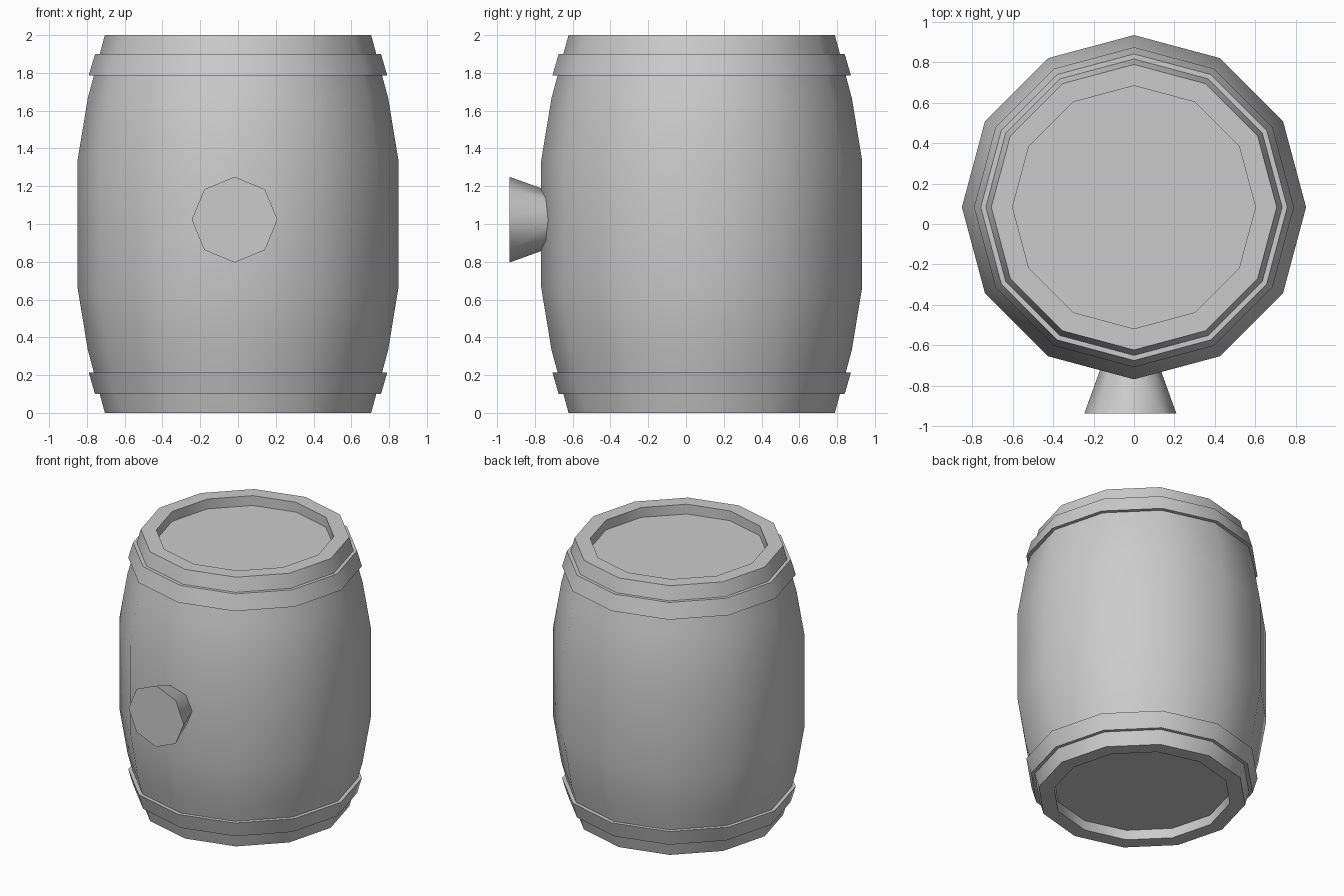
import bpy, bmesh, math
from mathutils import Matrix

if "Cube" in bpy.data.objects:
    bpy.data.objects.remove(bpy.data.objects["Cube"])

SIDES = 12
CENTRE_Y = 0.083


def finish(name, bm, angle=40):
    bmesh.ops.recalc_face_normals(bm, faces=bm.faces)
    mesh = bpy.data.meshes.new(name)
    bm.to_mesh(mesh)
    bm.free()
    obj = bpy.data.objects.new(name, mesh)
    bpy.context.collection.objects.link(obj)
    bpy.context.view_layer.objects.active = obj
    obj.select_set(True)
    bpy.ops.object.shade_smooth_by_angle(angle=math.radians(angle))
    obj.select_set(False)
    return obj


def lathe(name, profile, closed):
    """Turn an (r, z) profile around z; cap the ends or close the loop."""
    bm = bmesh.new()
    rings = []
    for r, z in profile:
        rings.append([bm.verts.new((r * math.cos(2 * math.pi * i / SIDES),
                                    r * math.sin(2 * math.pi * i / SIDES), z))
                      for i in range(SIDES)])
    pairs = list(zip(rings, rings[1:]))
    if closed:
        pairs.append((rings[-1], rings[0]))
    else:
        bm.faces.new(rings[0])
        bm.faces.new(rings[-1])
    for a, b in pairs:
        for i in range(SIDES):
            j = (i + 1) % SIDES
            bm.faces.new((a[i], a[j], b[j], b[i]))
    obj = finish(name, bm)
    obj.location.y = CENTRE_Y
    return obj


# Barrel body: bulging staves with a recessed head at both ends
half = [(0.60, 0.073), (0.60, 0.0), (0.705, 0.0), (0.795, 0.333), (0.85, 0.667)]
lathe("barrel_body", half + [(r, 2 - z) for r, z in reversed(half)], False)

# Hoops near the top and bottom, mirrored about mid height
hoop = [(0.725, 0.10), (0.757, 0.10), (0.79, 0.213), (0.755, 0.213)]
lathe("lower_hoop", hoop, True)
lathe("upper_hoop", [(r, 2 - z) for r, z in hoop], True)

# Flared eight-sided bung on the front
front, back = -0.935, -0.68
bm = bmesh.new()
bmesh.ops.create_cone(bm, cap_ends=True, segments=8, radius1=0.227,
                      radius2=0.135, depth=back - front,
                      matrix=Matrix.Translation((-0.018, (front + back) / 2, 1.023))
                      @ Matrix.Rotation(-math.pi / 2, 4, 'X'))
finish("bung", bm, 50)
